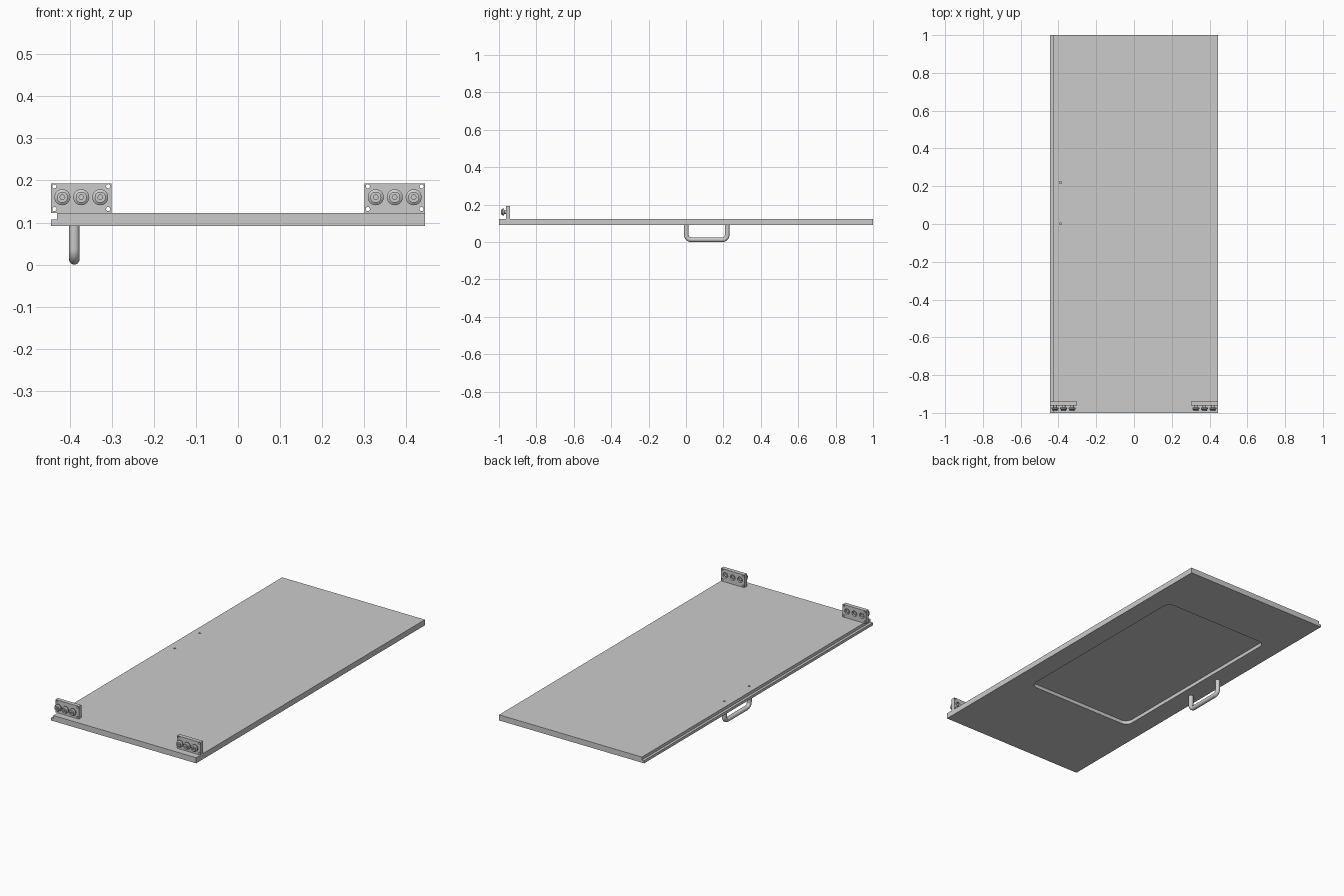
import bpy, bmesh
from math import pi, sin, cos
from mathutils import Matrix, Vector

if "Cube" in bpy.data.objects:
    bpy.data.objects.remove(bpy.data.objects["Cube"])


def make_object(name, bm):
    bmesh.ops.recalc_face_normals(bm, faces=bm.faces)
    mesh = bpy.data.meshes.new(name)
    bm.to_mesh(mesh)
    bm.free()
    ob = bpy.data.objects.new(name, mesh)
    bpy.context.collection.objects.link(ob)
    return ob


def prism(name, points, offset):
    """Extrude a closed outline of 3D points by an offset vector."""
    bm = bmesh.new()
    face = bm.faces.new([bm.verts.new(p) for p in points])
    ext = bmesh.ops.extrude_face_region(bm, geom=[face])
    moved = [v for v in ext["geom"] if isinstance(v, bmesh.types.BMVert)]
    bmesh.ops.translate(bm, vec=offset, verts=moved)
    return make_object(name, bm)


def disc(x, y, z, r, n, axis):
    """Outline of a circle lying across the given axis."""
    ring = [(r * cos(2 * pi * i / n), r * sin(2 * pi * i / n)) for i in range(n)]
    if axis == "z":
        return [(x + a, y + b, z) for a, b in ring]
    return [(x + a, y, z + b) for a, b in ring]


def cut(target, cutters):
    """Subtract the cutters, then remove them."""
    for c in cutters:
        mod = target.modifiers.new("cut", "BOOLEAN")
        mod.operation = "DIFFERENCE"
        mod.solver = "EXACT"
        mod.object = c
    graph = bpy.context.evaluated_depsgraph_get()
    mesh = bpy.data.meshes.new_from_object(target.evaluated_get(graph))
    target.modifiers.clear()
    target.data = mesh
    for c in cutters:
        bpy.data.objects.remove(c)


def smooth(ob):
    bpy.ops.object.select_all(action="DESELECT")
    ob.select_set(True)
    bpy.context.view_layer.objects.active = ob
    bpy.ops.object.shade_smooth_by_angle(angle=0.6)


# Door panel with a rebate along its left edge
W, Z0, Z1 = 0.444, 0.092, 0.123
outline = [(-W, Z0), (W, Z0), (W, Z1), (-0.43, Z1), (-0.43, 0.107), (-W, 0.107)]
panel = prism("door_panel", [(x, -1, z) for x, z in outline], (0, 2, 0))

# Rounded window recess in the underside, and two handle screw holes
HX, Y0, Y1, R = 0.33, -0.45, 0.675, 0.04
recess = []
for k, (cx, cy) in enumerate([(HX - R, Y1 - R), (R - HX, Y1 - R),
                              (R - HX, Y0 + R), (HX - R, Y0 + R)]):
    for i in range(9):
        a = pi / 2 * (k + i / 8)
        recess.append((cx + R * cos(a), cy + R * sin(a), Z0 - 0.02))
HANDLE_X, HANDLE_Y = -0.389, (0.002, 0.22)
cutters = [prism("recess_cutter", recess, (0, 0, 0.04))]
for y in HANDLE_Y:
    cutters.append(prism("screw_cutter", disc(HANDLE_X, y, Z0 - 0.02, 0.006, 20, "z"), (0, 0, 0.08)))
cut(panel, cutters)
smooth(panel)

# Pull handle: round bar bent at both corners
r, bend = 0.0125, 0.025
path = [(HANDLE_Y[0], Z0 + 0.002)]
for cy, start in ((HANDLE_Y[0] + bend, pi), (HANDLE_Y[1] - bend, 1.5 * pi)):
    for i in range(9):
        a = start + pi / 2 * i / 8
        path.append((cy + bend * cos(a), r + bend + bend * sin(a)))
path.append((HANDLE_Y[1], Z0 + 0.002))
curve = bpy.data.curves.new("handle_path", "CURVE")
curve.dimensions = "3D"
curve.bevel_depth = r
curve.bevel_resolution = 6
curve.use_fill_caps = True
spline = curve.splines.new("POLY")
spline.points.add(len(path) - 1)
for p, (y, z) in zip(spline.points, path):
    p.co = (HANDLE_X, y, z, 1)
tmp = bpy.data.objects.new("handle_path", curve)
bpy.context.collection.objects.link(tmp)
bpy.context.view_layer.update()
mesh = bpy.data.meshes.new_from_object(tmp.evaluated_get(bpy.context.evaluated_depsgraph_get()))
bpy.data.objects.remove(tmp)
handle = bpy.data.objects.new("pull_handle", mesh)
bpy.context.collection.objects.link(handle)
smooth(handle)


def lathe(name, profile, x, z, n=32):
    """Spin (radius, y) points about an axis along y."""
    bm = bmesh.new()
    verts = [bm.verts.new((rad, y, 0)) for rad, y in profile]
    edges = [bm.edges.new(p) for p in zip(verts, verts[1:])]
    bmesh.ops.spin(bm, geom=verts + edges, cent=(0, 0, 0), axis=(0, 1, 0),
                   angle=2 * pi, steps=n)
    bmesh.ops.remove_doubles(bm, verts=bm.verts, dist=1e-5)
    bmesh.ops.translate(bm, vec=(x, 0, z), verts=bm.verts)
    return make_object(name, bm)


# Mounting plates with three bolts each, mirrored left and right
PF, PB, PT = -0.962, -0.94, 0.193
BOLT_Z = 0.16
for side, label in ((-1, "left"), (1, "right")):
    mid = side * 0.3725
    hw = 0.0715
    corners = [(mid - hw, Z1), (mid + hw, Z1), (mid + hw, PT), (mid - hw, PT)]
    plate = prism(label + "_plate", [(x, PF, z) for x, z in corners], (0, PB - PF, 0))
    cutters = []
    # corner through holes
    for dx in (-0.064, 0.064):
        for z in (0.132, 0.186):
            cutters.append(prism("hole_cutter", disc(mid + dx, PF - 0.02, z, 0.005, 16, "y"), (0, 0.08, 0)))
    # counterbores in the back
    bolts = [mid - 0.045, mid, mid + 0.045]
    for x in bolts:
        cutters.append(prism("bore_cutter", disc(x, PB - 0.01, BOLT_Z, 0.015, 32, "y"), (0, 0.03, 0)))
    cut(plate, cutters)
    smooth(plate)
    for i, x in enumerate(bolts):
        # flanged pad with a hex socket head in front
        pad = lathe(f"{label}_pad_{i + 1}", [
            (0, PF + 0.002), (0.009, PF + 0.002), (0.009, PF - 0.009), (0.019, PF - 0.011),
            (0.019, PF - 0.018), (0.013, PF - 0.022), (0.013, PF - 0.028), (0, PF - 0.028)], x, BOLT_Z)
        cut(pad, [prism("socket_cutter", disc(x, PF - 0.04, BOLT_Z, 0.006, 6, "y"), (0, 0.022, 0))])
        smooth(pad)
        # hex nut sunk in the back
        prism(f"{label}_nut_{i + 1}", disc(x, PB - 0.011, BOLT_Z, 0.009, 6, "y"), (0, 0.008, 0))
